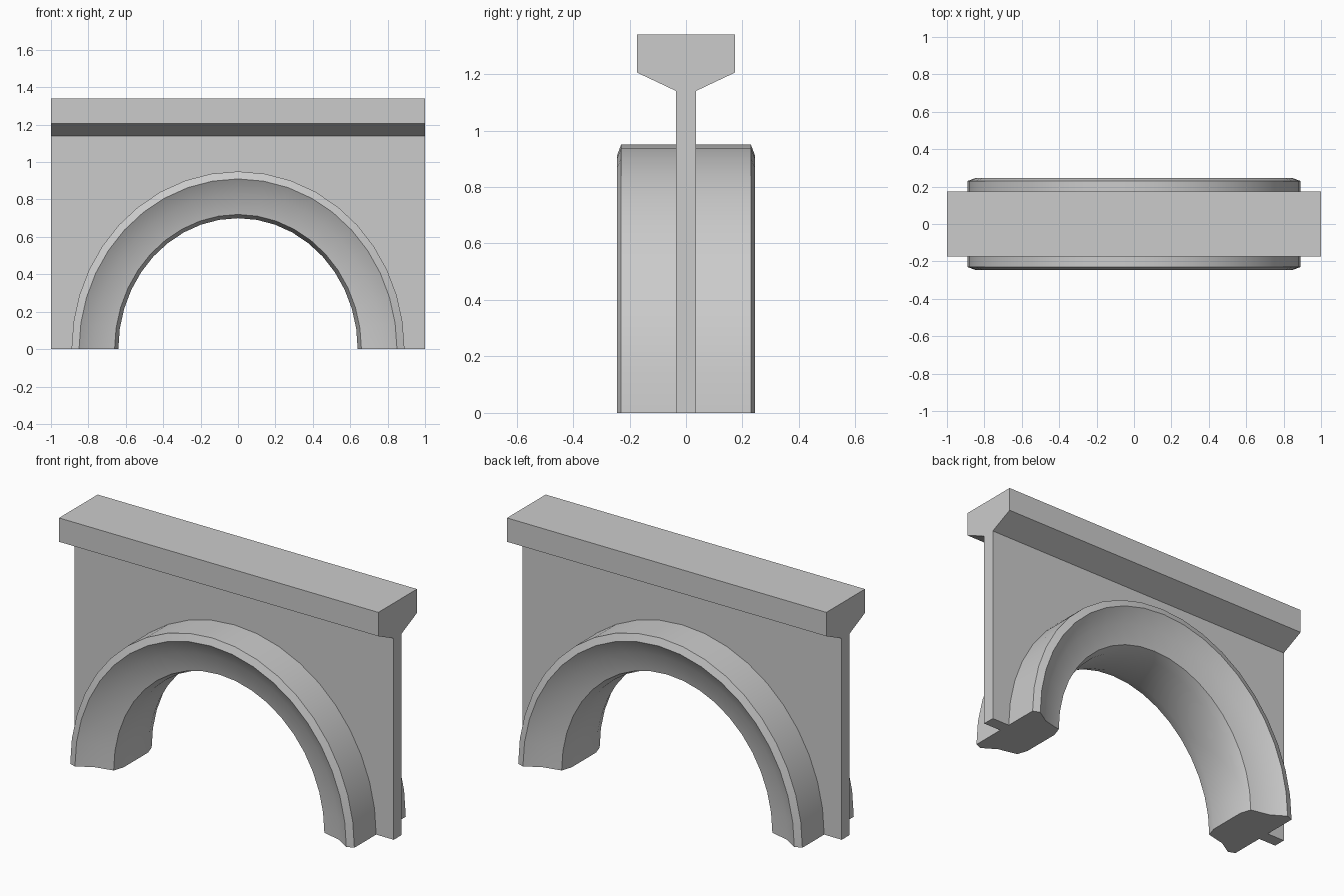
import bpy, bmesh, math

if "Cube" in bpy.data.objects:
    bpy.data.objects.remove(bpy.data.objects["Cube"])

SEGMENTS = 20
BASE_X, BASE_Z = 0.64, 0.70   # inner half span and inner apex height


def arch_point(i, offset):
    """Point on the arch curve, pushed outward by offset."""
    t = math.pi * i / SEGMENTS
    c, s = math.cos(t), math.sin(t)
    nx, nz = c / BASE_X, s / BASE_Z
    n = math.hypot(nx, nz)
    return BASE_X * c + offset * nx / n, max(0.0, BASE_Z * s + offset * nz / n)


def finish(name, bm, smooth=False):
    bmesh.ops.recalc_face_normals(bm, faces=bm.faces)
    mesh = bpy.data.meshes.new(name)
    bm.to_mesh(mesh)
    bm.free()
    obj = bpy.data.objects.new(name, mesh)
    bpy.context.collection.objects.link(obj)
    if smooth:
        bpy.ops.object.select_all(action='DESELECT')
        obj.select_set(True)
        bpy.context.view_layer.objects.active = obj
        bpy.ops.object.shade_smooth_by_angle(angle=math.radians(30))
    return obj


def extrude_outline(name, points, vector):
    bm = bmesh.new()
    face = bm.faces.new([bm.verts.new(p) for p in points])
    result = bmesh.ops.extrude_face_region(bm, geom=[face], use_keep_orig=True)
    moved = [v for v in result['geom'] if isinstance(v, bmesh.types.BMVert)]
    bmesh.ops.translate(bm, verts=moved, vec=vector)
    return finish(name, bm)


# Thin wall with the opening hidden inside the arch ring
HALF_WALL = 0.035
opening = [arch_point(i, 0.05) for i in range(SEGMENTS + 1)]
outline = [(-1, 0), (-1, 1.14), (1, 1.14), (1, 0)] + opening
extrude_outline("wall", [(x, -HALF_WALL, z) for x, z in outline],
                (0, 2 * HALF_WALL, 0))

# Coping with sloped underside
half = [(HALF_WALL, 1.14), (0.173, 1.205), (0.173, 1.34)]
section = half + [(-y, z) for y, z in reversed(half)]
extrude_outline("coping", [(-1, y, z) for y, z in section], (2, 0, 0))

# Moulded arch ring: (outward offset, y) section swept along the curve
half = [(0.25, 0.23), (0.21, 0.245), (0.13, 0.195), (0.02, 0.17), (0.0, 0.11)]
section = half + [(d, -y) for d, y in reversed(half)]
bm = bmesh.new()
rings = []
for i in range(SEGMENTS + 1):
    ring = []
    for d, y in section:
        x, z = arch_point(i, d)
        ring.append(bm.verts.new((x, y, z)))
    rings.append(ring)
count = len(section)
for a, b in zip(rings, rings[1:]):
    for j in range(count):
        k = (j + 1) % count
        bm.faces.new((a[j], a[k], b[k], b[j]))
bm.faces.new(rings[0])
bm.faces.new(rings[-1])
finish("arch_ring", bm, smooth=True)
